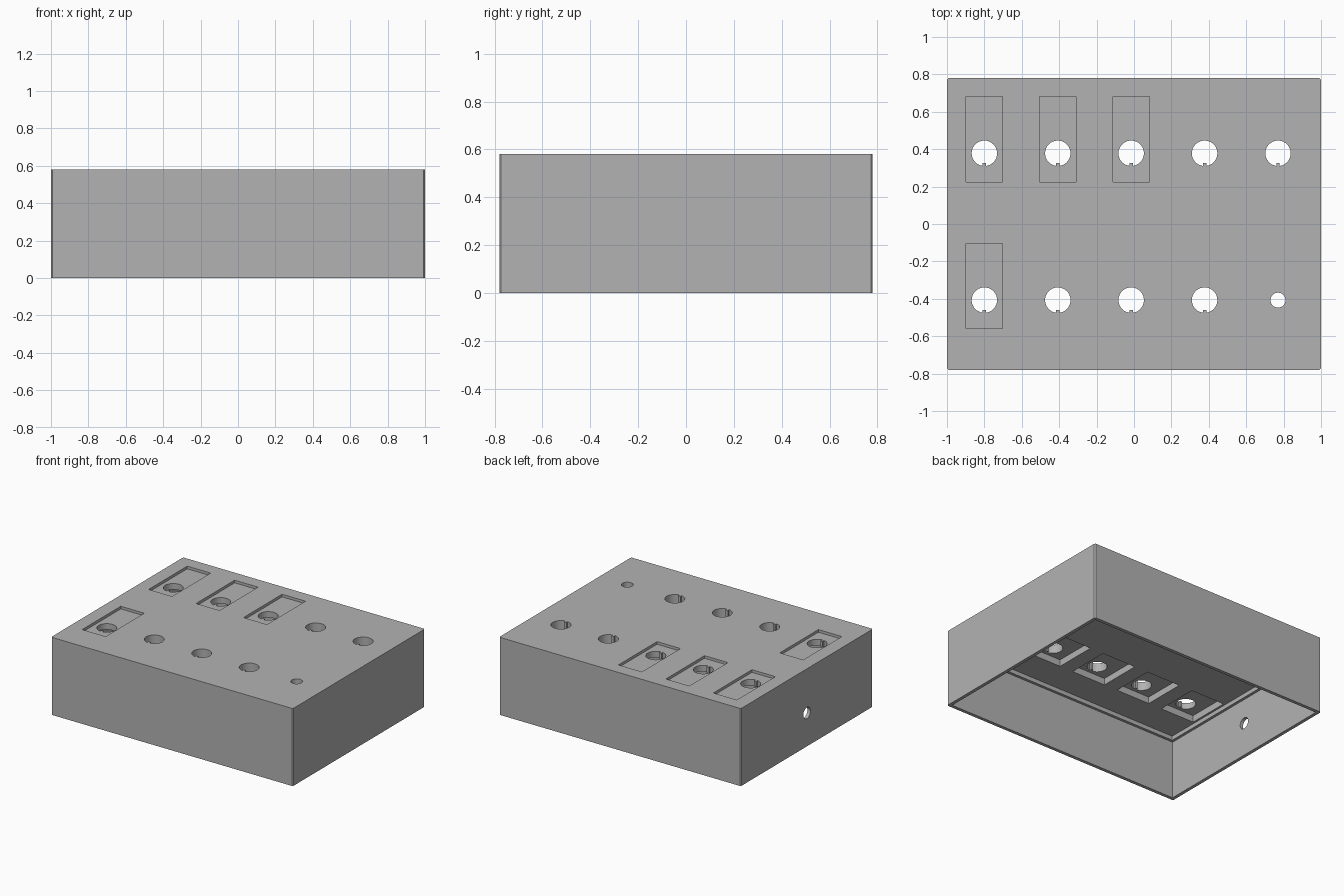
import bpy, bmesh, math
from mathutils import Matrix

cube = bpy.data.objects.get("Cube")
if cube:
    bpy.data.objects.remove(cube, do_unlink=True)

HALF_X, HALF_Y, HEIGHT = 1.0, 0.78, 0.58
PITCH = 0.3925
COLUMNS = [-0.8 + PITCH * i for i in range(5)]
BACK_ROW, FRONT_ROW = 0.378, -0.407

grey = bpy.data.materials.new("plain grey")
grey.use_nodes = True
grey.diffuse_color = (0.45, 0.45, 0.45, 1)
grey.node_tree.nodes["Principled BSDF"].inputs["Base Color"].default_value = grey.diffuse_color


def prism(name, outline, z0, z1):
    """Extrude a counter-clockwise outline from z0 to z1."""
    bm = bmesh.new()
    face = bm.faces.new([bm.verts.new((x, y, z0)) for x, y in outline])
    top = bmesh.ops.extrude_face_region(bm, geom=[face])["geom"]
    bmesh.ops.translate(bm, vec=(0, 0, z1 - z0),
                        verts=[v for v in top if isinstance(v, bmesh.types.BMVert)])
    bmesh.ops.recalc_face_normals(bm, faces=bm.faces)
    mesh = bpy.data.meshes.new(name)
    bm.to_mesh(mesh)
    bm.free()
    mesh.materials.append(grey)
    obj = bpy.data.objects.new(name, mesh)
    bpy.context.collection.objects.link(obj)
    return obj


def rectangle(x0, x1, y0, y1):
    return [(x0, y0), (x1, y0), (x1, y1), (x0, y1)]


def circle(cx, cy, r, n=32):
    return [(cx + r * math.cos(math.tau * i / n), cy + r * math.sin(math.tau * i / n))
            for i in range(n)]


def keyed_circle(cx, cy, r=0.068, half_key=0.009, depth=0.016, n=40):
    """Round outline with a small locating key on its front side."""
    gap = math.asin(half_key / r)
    start, sweep = -math.pi / 2 + gap, math.tau - 2 * gap
    pts = [(cx + r * math.cos(start + sweep * i / n), cy + r * math.sin(start + sweep * i / n))
           for i in range(n + 1)]
    key_y = cy - r + depth
    return pts + [(cx - half_key, key_y), (cx + half_key, key_y)]


# Outer block with finely chamfered upright edges
c = 0.008
outline = []
for sx, sy in ((1, -1), (1, 1), (-1, 1), (-1, -1)):
    corner = [(sx * HALF_X, sy * (HALF_Y - c)), (sx * (HALF_X - c), sy * HALF_Y)]
    outline += corner if sx * sy > 0 else corner[::-1]
enclosure = prism("enclosure", outline, 0, HEIGHT)


def cut(cutter):
    mod = enclosure.modifiers.new("cut", 'BOOLEAN')
    mod.operation, mod.solver, mod.object = 'DIFFERENCE', 'EXACT', cutter
    cutter.hide_render = True
    with bpy.context.temp_override(object=enclosure, active_object=enclosure):
        bpy.ops.object.modifier_apply(modifier=mod.name)
    bpy.data.objects.remove(cutter, do_unlink=True)


# Hollow underside: thin lower wall, then a ledge below the thick lid
for wall, ceiling in ((0.025, 0.434), (0.045, 0.465)):
    x, y = HALF_X - wall, HALF_Y - wall
    cut(prism("cavity_cutter", rectangle(-x, x, -y, y), -0.1, ceiling))

# Keyed control holes, each with a pocket under the lid
controls = [(x, BACK_ROW) for x in COLUMNS] + [(x, FRONT_ROW) for x in COLUMNS[:4]]
for x, y in controls:
    cut(prism("pocket_cutter", rectangle(x - 0.14, x + 0.14, y - 0.09, y + 0.23), 0.4, 0.515))

# Shallow label recesses in the lid
for x, y in controls[:3] + [controls[5]]:
    cut(prism("recess_cutter", rectangle(x - 0.097, x + 0.097, y - 0.153, y + 0.303), 0.56, 0.7))

for x, y in controls:
    cut(prism("hole_cutter", keyed_circle(x, y), 0.3, 0.7))

# Small indicator hole
cut(prism("indicator_cutter", circle(COLUMNS[4], FRONT_ROW, 0.04), 0.3, 0.7))

# Cable hole through the right wall
cable = prism("cable_cutter", circle(0, 0, 0.042), -0.1, 0.1)
cable.data.transform(Matrix.Translation((-HALF_X, 0, 0.25)) @ Matrix.Rotation(math.pi / 2, 4, 'Y'))
cut(cable)

# Smooth the round holes, keep the edges sharp
bpy.ops.object.select_all(action='DESELECT')
enclosure.select_set(True)
bpy.context.view_layer.objects.active = enclosure
bpy.ops.object.shade_smooth_by_angle(angle=math.radians(30))
